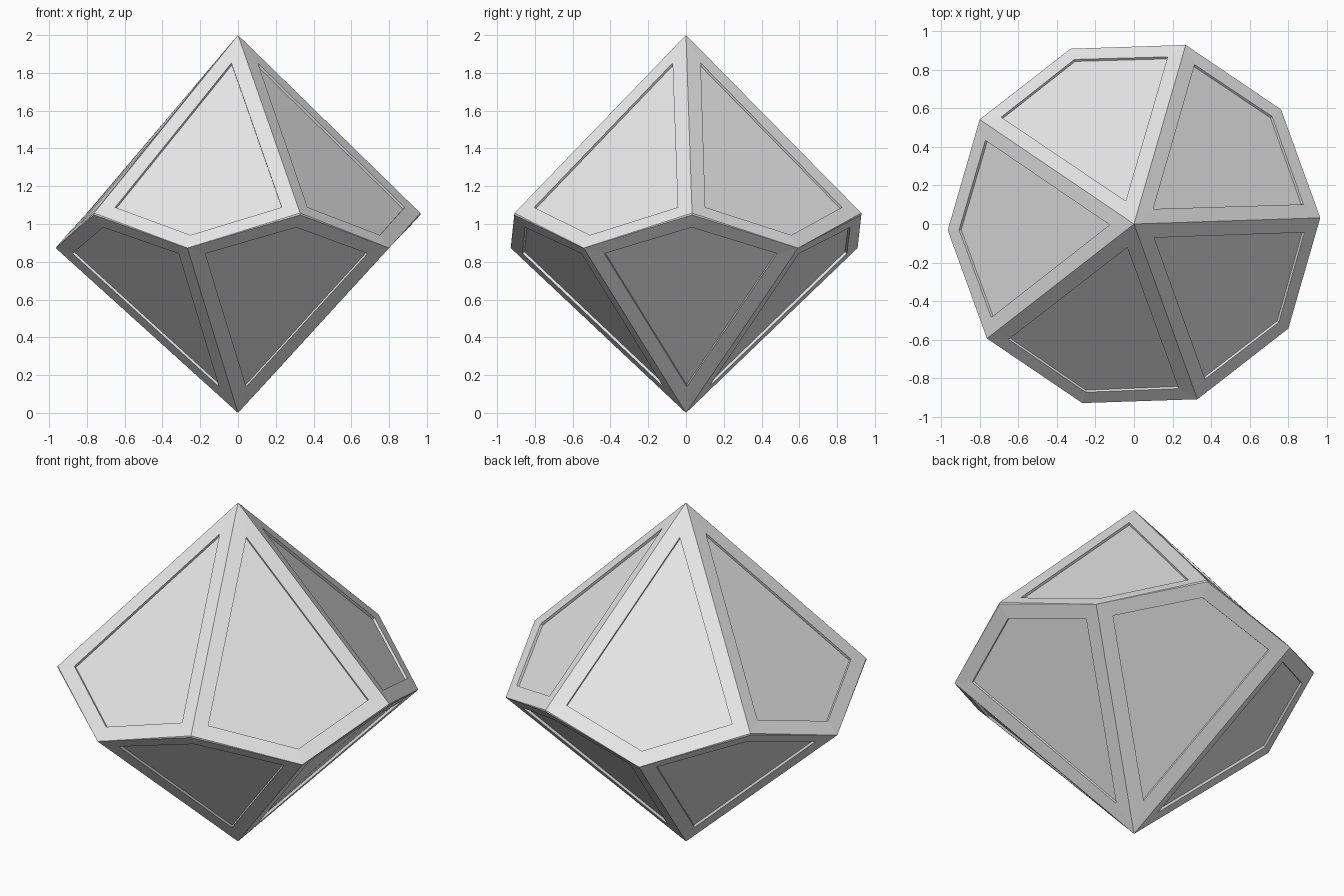
import bpy, bmesh
from math import cos, sin, radians

cube = bpy.data.objects.get("Cube")
if cube:
    bpy.data.objects.remove(cube, do_unlink=True)

RADIUS, TURN = 0.966, 1.9          # equator radius and starting angle
HIGH, LOW, STEP = 1.058, 0.873, 0.01  # zigzag heights and thin seam
BORDER, DEPTH = 0.082, 0.014       # frame width and panel recess

# Single plain material
grey = bpy.data.materials.new("light_grey")
grey.use_nodes = True
grey.diffuse_color = (0.8, 0.8, 0.8, 1)
grey.node_tree.nodes["Principled BSDF"].inputs["Base Color"].default_value = (0.8, 0.8, 0.8, 1)

bm = bmesh.new()


def ring_vert(k, z):
    a = radians(TURN + 36 * k)
    return bm.verts.new((RADIUS * cos(a), RADIUS * sin(a), z))


# Two tips and a zigzag equator, whose high corners carry a thin seam
top = bm.verts.new((0, 0, 2))
bottom = bm.verts.new((0, 0, 0))
high = [ring_vert(2 * j, HIGH) for j in range(5)]
seam = [ring_vert(2 * j, HIGH - STEP) for j in range(5)]
low = [ring_vert(2 * j + 1, LOW) for j in range(5)]

# Upper kites, lower kites and seam slivers
kites = []
for j in range(5):
    n = (j + 1) % 5
    kites.append(bm.faces.new((top, high[j], low[j], high[n])))
    kites.append(bm.faces.new((bottom, low[j], seam[j], low[j - 1])))
    bm.faces.new((high[j], seam[j], low[j]))
    bm.faces.new((seam[j], high[j], low[j - 1]))
bmesh.ops.recalc_face_normals(bm, faces=bm.faces[:])

# Framed panel sunk into every kite
bmesh.ops.inset_individual(bm, faces=kites, thickness=BORDER, use_even_offset=True)
bmesh.ops.inset_individual(bm, faces=kites, thickness=0.0005, depth=-DEPTH, use_even_offset=True)

mesh = bpy.data.meshes.new("ten_sided_die")
bm.to_mesh(mesh)
bm.free()
mesh.materials.append(grey)
die = bpy.data.objects.new("ten_sided_die", mesh)
bpy.context.collection.objects.link(die)
